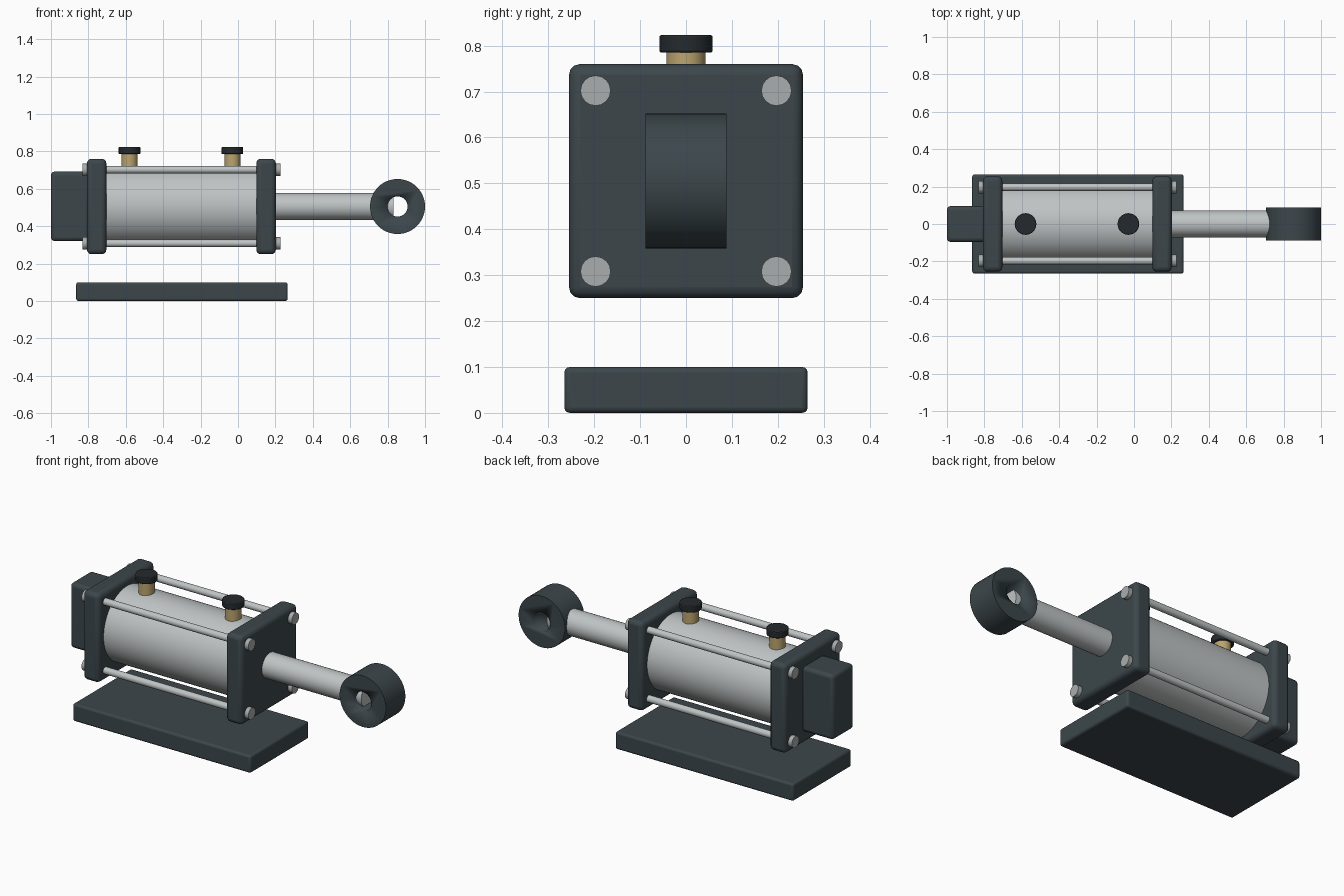
import bpy
from math import pi

if "Cube" in bpy.data.objects:
    bpy.data.objects.remove(bpy.data.objects["Cube"])

CZ = 0.505  # height of the cylinder axis


def material(name, rgb):
    m = bpy.data.materials.new(name)
    m.diffuse_color = (*rgb, 1)
    m.use_nodes = True
    m.node_tree.nodes["Principled BSDF"].inputs["Base Color"].default_value = m.diffuse_color
    return m


SLATE = material("slate_paint", (0.045, 0.062, 0.07))
STEEL = material("steel", (0.52, 0.55, 0.55))
BOLT = material("bolt_steel", (0.40, 0.42, 0.42))
BRASS = material("brass", (0.50, 0.37, 0.16))
BLACK = material("black_rubber", (0.018, 0.023, 0.026))


def finish(o, name, mat, bevel=0.0, segments=3):
    o.name = name
    if mat:
        o.data.materials.append(mat)
    if bevel:
        b = o.modifiers.new("Bevel", "BEVEL")
        b.width, b.segments = bevel, segments
        b.limit_method = "ANGLE"
    bpy.ops.object.shade_smooth_by_angle()
    return o


def box(name, x, y, z, mat, bevel):
    """Box from (min, max) ranges."""
    lo, hi = zip(x, y, z)
    bpy.ops.mesh.primitive_cube_add(size=1, location=[(a + b) / 2 for a, b in zip(lo, hi)])
    o = bpy.context.object
    o.scale = [b - a for a, b in zip(lo, hi)]
    bpy.ops.object.transform_apply(location=False, rotation=False)
    return finish(o, name, mat, bevel)


def cyl(name, axis, start, end, u, v, r, mat, sides=48, bevel=0.0):
    """Cylinder along an axis; u, v are the other two coordinates in xyz order."""
    loc = [u, v]
    loc.insert("xyz".index(axis), (start + end) / 2)
    rot = {"x": (0, pi / 2, 0), "y": (pi / 2, 0, 0), "z": (0, 0, 0)}[axis]
    bpy.ops.mesh.primitive_cylinder_add(vertices=sides, radius=r, depth=end - start,
                                        location=loc, rotation=rot)
    bpy.ops.object.transform_apply(location=False, scale=False)
    return finish(bpy.context.object, name, mat, bevel, 2)


# Base plate
box("base_plate", (-0.865, 0.265), (-0.265, 0.265), (0, 0.10), SLATE, 0.012)

# Barrel and its square end caps
cyl("barrel", "x", -0.75, 0.15, 0, CZ, 0.212, STEEL, 64)
for name, x0 in (("rear_cap", -0.808), ("front_cap", 0.098)):
    box(name, (x0, x0 + 0.104), (-0.255, 0.255), (0.25, 0.76), SLATE, 0.024)

# Rear mounting block
box("rear_mount", (-1.0, -0.795), (-0.096, 0.096), (0.32, 0.692), SLATE, 0.02)

# Tie rods with bolt heads at both ends
for i, (sy, sz) in enumerate(((-1, -1), (1, -1), (-1, 1), (1, 1))):
    y, z = 0.197 * sy, CZ + 0.197 * sz
    cyl(f"tie_rod_{i}", "x", -0.77, 0.16, y, z, 0.02, STEEL, 16)
    cyl(f"rear_bolt_{i}", "x", -0.832, -0.80, y, z, 0.033, BOLT, 16)
    cyl(f"front_bolt_{i}", "x", 0.19, 0.226, y, z, 0.033, BOLT, 16)

# Hydraulic ports with caps
for name, x in (("rear", -0.58), ("front", -0.03)):
    cyl(f"{name}_port", "z", 0.68, 0.79, x, 0, 0.043, BRASS, 24)
    cyl(f"{name}_port_cap", "z", 0.785, 0.823, x, 0, 0.058, BLACK, 24, 0.004)

# Piston rod, its end just showing inside the eye
cyl("piston_rod", "x", 0.15, 0.832, 0, CZ, 0.072, STEEL)

# Rod eye: rectangular section swept round the y axis as a tube
eye = cyl("rod_eye", "y", -0.088, 0.088, 0.853, CZ, 0.147, SLATE, 48)
hole = cyl("eye_hole_cutter", "y", -0.2, 0.2, 0.853, CZ, 0.054, None, 32)
hole.hide_render = True
hole.hide_set(True)
cut = eye.modifiers.new("Hole", "BOOLEAN")
cut.operation, cut.object, cut.solver = "DIFFERENCE", hole, "EXACT"
